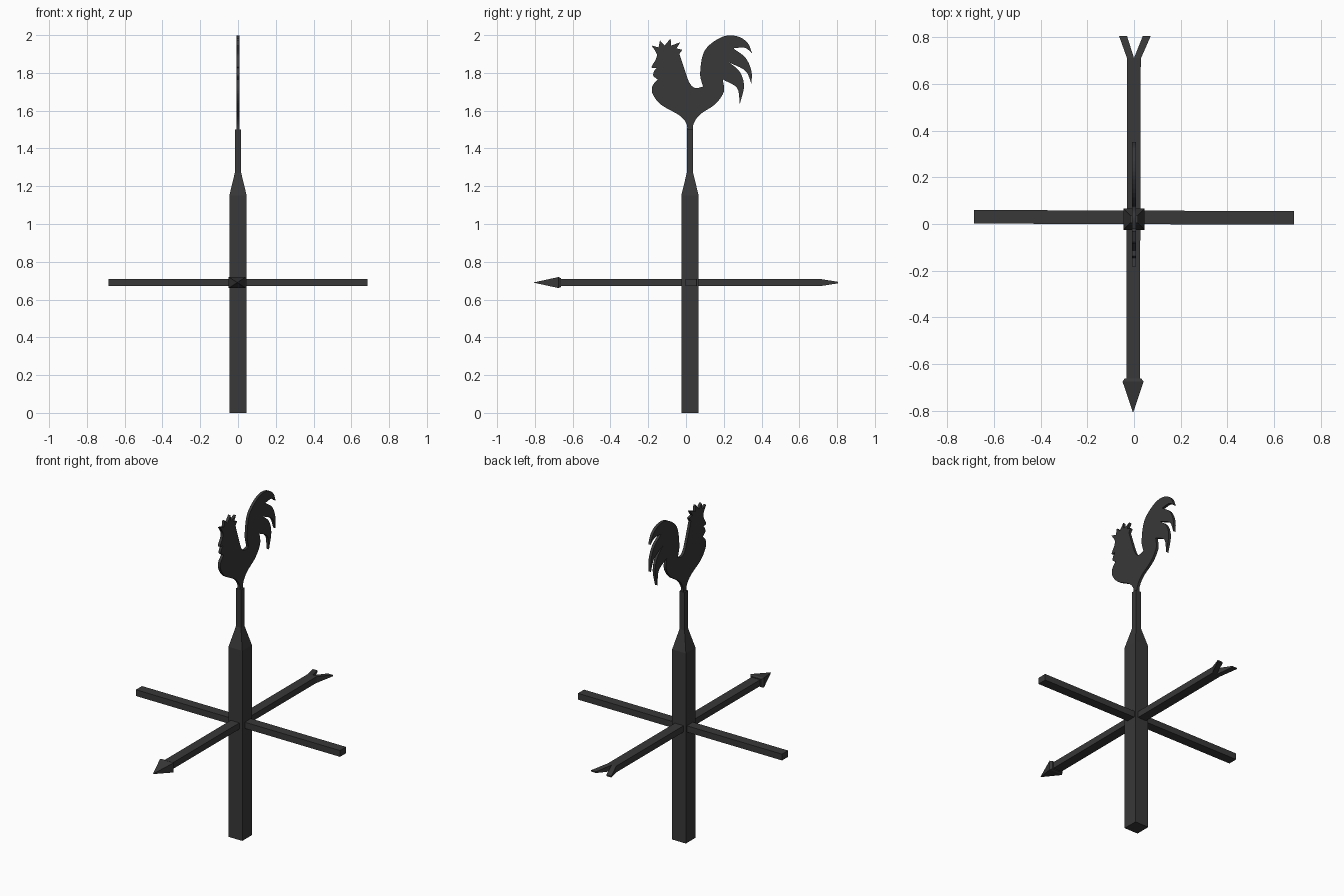
import bpy, bmesh
from mathutils import Vector

cube = bpy.data.objects.get("Cube")
if cube:
    bpy.data.objects.remove(cube, do_unlink=True)

iron = bpy.data.materials.new("dark iron")
iron.use_nodes = True
iron.diffuse_color = (0.04, 0.04, 0.04, 1)
iron.node_tree.nodes["Principled BSDF"].inputs["Base Color"].default_value = iron.diffuse_color


def finish(name, bm):
    bmesh.ops.recalc_face_normals(bm, faces=bm.faces)
    mesh = bpy.data.meshes.new(name)
    bm.to_mesh(mesh)
    bm.free()
    mesh.materials.append(iron)
    obj = bpy.data.objects.new(name, mesh)
    bpy.context.collection.objects.link(obj)
    return obj


def loft(name, sections, u, v):
    """Join rectangular sections, each (centre, half size on u, half size on v)."""
    bm = bmesh.new()
    u, v = Vector(u), Vector(v)
    rings = []
    for centre, a, b in sections:
        c = Vector(centre)
        rings.append([bm.verts.new(c + u * a * i + v * b * j)
                      for i, j in ((-1, -1), (1, -1), (1, 1), (-1, 1))])
    for low, high in zip(rings, rings[1:]):
        for k in range(4):
            n = (k + 1) % 4
            bm.faces.new((low[k], low[n], high[n], high[k]))
    bm.faces.new(rings[0])
    bm.faces.new(rings[-1])
    return finish(name, bm)


def smooth_run(points, steps=5):
    """Pass a smooth curve through the points, keeping both ends sharp."""
    pts = [Vector(p) for p in points]
    pts = [pts[0] * 2 - pts[1]] + pts + [pts[-1] * 2 - pts[-2]]
    out = []
    for a, b, c, d in zip(pts, pts[1:], pts[2:], pts[3:]):
        for s in range(steps):
            t = s / steps
            out.append(0.5 * (2 * b + (c - a) * t + (2 * a - 5 * b + 4 * c - d) * t * t
                              + (3 * b - a - 3 * c + d) * t ** 3))
    return out


X, Y, Z = (1, 0, 0), (0, 1, 0), (0, 0, 1)
POST_Y = 0.021
ARM_Z = 0.69

# Post with tapered shoulder and slim spindle
loft("post", [((0, POST_Y, z), h, h) for z, h in
              ((0, 0.046), (1.15, 0.046), (1.27, 0.017), (1.5, 0.017))], X, Y)

# Cross arm and pointer shaft
loft("cross_arm", [((-0.685, 0.031, ARM_Z), 0.029, 0.019),
                   ((0.685, 0.026, ARM_Z), 0.029, 0.019)], Y, Z)
loft("pointer_shaft", [((-0.004, -0.68, ARM_Z), 0.029, 0.019),
                       ((0, 0.71, ARM_Z), 0.029, 0.019)], X, Z)

# Arrow head: flattened pyramid with a shallow back
loft("arrow_head", [((-0.004, -0.805, ARM_Z), 0.001, 0.001),
                    ((-0.004, -0.675, ARM_Z), 0.045, 0.029),
                    ((-0.004, -0.662, ARM_Z), 0.036, 0.024)], X, Z)

# Forked tail: two prongs thinning to the tips
for side, name in ((-1, "right_tail_prong"), (1, "left_tail_prong")):
    loft(name, [((side * 0.015, 0.71, ARM_Z), 0.015, 0.019),
                ((0.004 + side * 0.051, 0.805, ARM_Z), 0.017, 0.004)], X, Z)

# Rooster silhouette as smooth runs between sharp corners, in (y, z)
runs = [
    # breast, up to the wattle
    [(0.006, 1.49), (0.003, 1.53), (-0.035, 1.575), (-0.13, 1.63),
     (-0.175, 1.685), (-0.178, 1.73), (-0.15, 1.765)],
    # wattle
    [(-0.15, 1.765), (-0.173, 1.785), (-0.168, 1.81), (-0.155, 1.825)],
    # beak
    [(-0.155, 1.825), (-0.182, 1.83), (-0.16, 1.87)],
    # face and comb spikes
    [(-0.16, 1.87), (-0.155, 1.9), (-0.182, 1.945)],
    [(-0.182, 1.945), (-0.145, 1.935)],
    [(-0.145, 1.935), (-0.138, 1.972)],
    [(-0.138, 1.972), (-0.113, 1.945)],
    [(-0.113, 1.945), (-0.082, 1.982)],
    [(-0.082, 1.982), (-0.078, 1.945)],
    [(-0.078, 1.945), (-0.03, 1.962)],
    [(-0.03, 1.962), (-0.05, 1.93)],
    [(-0.05, 1.93), (-0.02, 1.922)],
    [(-0.02, 1.922), (-0.035, 1.9)],
    # back of the neck, saddle and top tail feather
    [(-0.035, 1.9), (-0.005, 1.81), (0.02, 1.745), (0.05, 1.72), (0.09, 1.727)],
    [(0.09, 1.727), (0.075, 1.8), (0.1, 1.92), (0.19, 1.99), (0.27, 1.994),
     (0.325, 1.96), (0.35, 1.905)],
    [(0.35, 1.905), (0.31, 1.933), (0.25, 1.93)],
    # middle tail feather
    [(0.25, 1.93), (0.315, 1.88), (0.346, 1.81), (0.347, 1.74)],
    [(0.347, 1.74), (0.315, 1.81), (0.23, 1.855)],
    # third tail feather
    [(0.23, 1.855), (0.285, 1.805), (0.307, 1.73), (0.285, 1.635)],
    [(0.285, 1.635), (0.27, 1.72), (0.195, 1.765)],
    # rump and belly
    [(0.195, 1.765), (0.2, 1.7), (0.155, 1.635), (0.075, 1.58),
     (0.04, 1.53), (0.036, 1.49)],
]
bm = bmesh.new()
HALF = 0.008
outline = [p for run in runs for p in smooth_run(run, 5 if len(run) > 2 else 1)]
outline.append(Vector(runs[-1][-1]))
face = bm.faces.new([bm.verts.new((-HALF, p.x, p.y)) for p in outline])
new = bmesh.ops.extrude_face_region(bm, geom=[face])["geom"]
bmesh.ops.translate(bm, vec=(2 * HALF, 0, 0),
                    verts=[g for g in new if isinstance(g, bmesh.types.BMVert)])
finish("rooster", bm)
